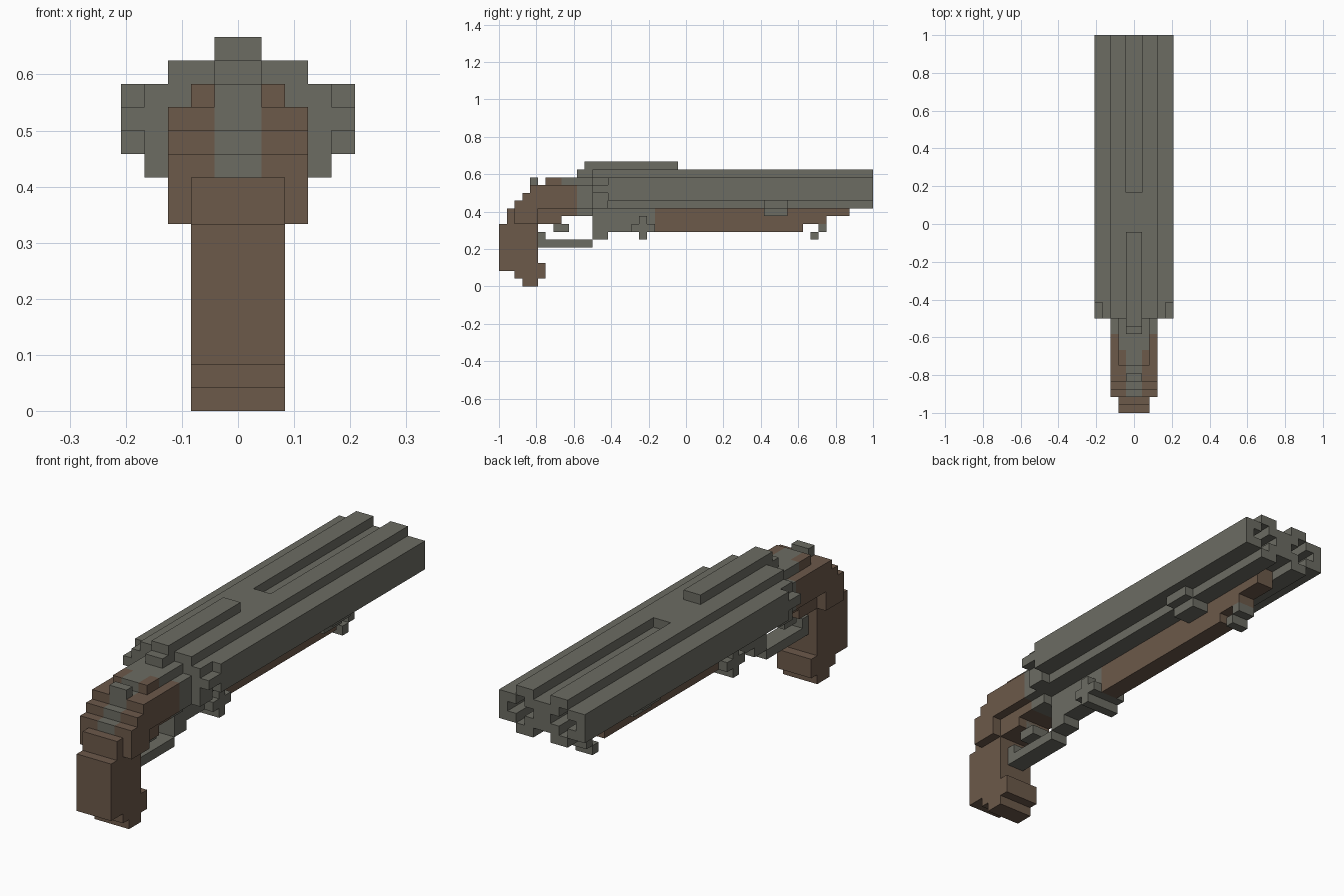
import bpy, bmesh

if "Cube" in bpy.data.objects:
    bpy.data.objects.remove(bpy.data.objects["Cube"])

U = 1 / 24  # one block of the grid


def material(name, rgb):
    m = bpy.data.materials.new(name)
    m.use_nodes = True
    m.diffuse_color = (*rgb, 1)
    bsdf = m.node_tree.nodes["Principled BSDF"]
    bsdf.inputs["Base Color"].default_value = (*rgb, 1)
    bsdf.inputs["Roughness"].default_value = 0.8
    return m


METAL = material("grey_metal", (0.150, 0.150, 0.124))
WOOD = material("brown_wood", (0.150, 0.100, 0.068))


def prism(name, outline, lo, hi, mat, axis="x"):
    """Extrude an outline along x (points are y, z) or along y (points are x, z)."""
    bm = bmesh.new()
    put = (lambda p, d: (d * U, p[0] * U, p[1] * U)) if axis == "x" else \
          (lambda p, d: (p[0] * U, d * U, p[1] * U))
    face = bm.faces.new([bm.verts.new(put(p, lo)) for p in outline])
    new = bmesh.ops.extrude_face_region(bm, geom=[face])["geom"]
    shift = ((hi - lo) * U, 0, 0) if axis == "x" else (0, (hi - lo) * U, 0)
    bmesh.ops.translate(bm, vec=shift, verts=[g for g in new if isinstance(g, bmesh.types.BMVert)])
    bmesh.ops.recalc_face_normals(bm, faces=bm.faces)
    mesh = bpy.data.meshes.new(name)
    bm.to_mesh(mesh)
    bm.free()
    mesh.materials.append(mat)
    ob = bpy.data.objects.new(name, mesh)
    bpy.context.collection.objects.link(ob)
    return ob


def box(name, x, y, z, mat):
    return prism(name, [(y[0], z[0]), (y[1], z[0]), (y[1], z[1]), (y[0], z[1])], x[0], x[1], mat)


def mirrored(half):
    """Complete a right-hand half outline across x = 0."""
    return half + [(-x, z) for x, z in reversed(half)]


# Twin barrels, with a cross-shaped bore in each muzzle
barrels = prism("barrels", mirrored([(1, 11), (1, 10), (3, 10), (3, 11), (5, 11), (5, 14),
                                     (3, 14), (3, 15), (1, 15), (1, 14)]), -10, 24, METAL, "y")
plus = [(2, 11), (3, 11), (3, 12), (4, 12), (4, 13), (3, 13),
        (3, 14), (2, 14), (2, 13), (1, 13), (1, 12), (2, 12)]
# The bore stays inside the wall of the barrel
plus = [(x, min(max(z, 11.02), 13.98)) for x, z in plus]
for side, s in (("left", 1), ("right", -1)):
    cutter = prism(side + "_bore_cutter", [(s * x, z) for x, z in plus], 20, 25, METAL, "y")
    cutter.hide_render = True
    cutter.display_type = "WIRE"
    cutter.hide_set(True)
    mod = barrels.modifiers.new(side + "_bore", "BOOLEAN")
    mod.operation = "DIFFERENCE"
    mod.solver = "EXACT"
    mod.object = cutter

# Breech end with stepped corners
prism("breech", mirrored([(1, 11), (1, 10), (4, 10), (4, 12), (5, 12), (5, 13), (4, 13),
                          (4, 14), (3, 14), (3, 15), (1, 15), (1, 14)]), -12, -10, METAL, "y")

# Top rib and rear sight block
box("top_rib", (-1, 1), (-14, 4), (14, 15), METAL)
box("sight_block", (-1, 1), (-13, -1), (15, 16), METAL)

# Receiver behind and below the breech
box("receiver_rear", (-3, 3), (-14, -12), (10, 13), METAL)
box("receiver_ridge", (-2, 2), (-16, -12), (13, 14), METAL)
box("receiver_floor", (-2, 2), (-14, -12), (9, 10), METAL)
prism("receiver_lower", [(-12, 11), (-12, 6), (-10, 6), (-10, 7), (-4, 7), (-4, 11)], -1, 1, METAL)
prism("side_lever", [(-7, 7), (-6, 7), (-6, 6), (-5, 6), (-5, 7), (-4, 7),
                     (-4, 8), (-5, 8), (-5, 9), (-6, 9), (-6, 8), (-7, 8)], -2, 2, METAL)

# Wooden forend, barrel band and sling loop
prism("forend", [(-4, 11), (-4, 7), (15, 7), (15, 8), (18, 8), (18, 9), (21, 9), (21, 11)], -1, 1, WOOD)
prism("barrel_band", mirrored([(3, 9), (3, 10), (4, 10), (4, 11)]), 10, 13, METAL, "y")
box("sling_loop_upper", (-1, 1), (17, 18), (7, 8), METAL)
box("sling_loop_lower", (-1, 1), (16, 17), (6, 7), METAL)

# Grip: stepped handle
prism("grip", [(-24, 2), (-22, 2), (-22, 1), (-21, 1), (-21, 0), (-19, 0), (-19, 1), (-18, 1),
               (-18, 3), (-19, 3), (-19, 8), (-16, 8), (-16, 9), (-14, 9), (-14, 10),
               (-23, 10), (-23, 8), (-24, 8)], -2, 2, WOOD)

# Stock head: wooden cheeks around a metal tang, same stepped profile
head = [(-22, 8), (-19, 8), (-19, 10), (-14, 10), (-14, 13), (-20, 13),
        (-20, 12), (-21, 12), (-21, 11), (-22, 11)]
tang = [(-22, 10), (-14, 10), (-14, 13), (-20, 13), (-20, 12), (-21, 12), (-21, 11), (-22, 11)]
for side, a, b in (("left", 1, 3), ("right", -3, -1)):
    prism(side + "_stock_cheek", head, a, b, WOOD)
prism("tang", tang, -1, 1, METAL)
box("stock_core", (-1, 1), (-22, -19), (8, 10), WOOD)
for side, a, b in (("left", 1, 2), ("right", -2, -1)):
    box(side + "_ridge_cheek", (a, b), (-18, -16), (13, 14), WOOD)
box("tang_ridge", (-1, 1), (-18, -16), (13, 14), METAL)
box("thumb_lever", (-1, 1), (-20, -19), (12, 14), METAL)

# Trigger and guard
prism("trigger", [(-17, 8), (-17, 7), (-15, 7), (-15, 8), (-16, 8), (-16, 9), (-17, 9)], -1, 1, METAL)
prism("trigger_guard", [(-19, 5), (-12, 5), (-12, 6), (-18, 6), (-18, 7), (-19, 7)], -1, 1, METAL)
